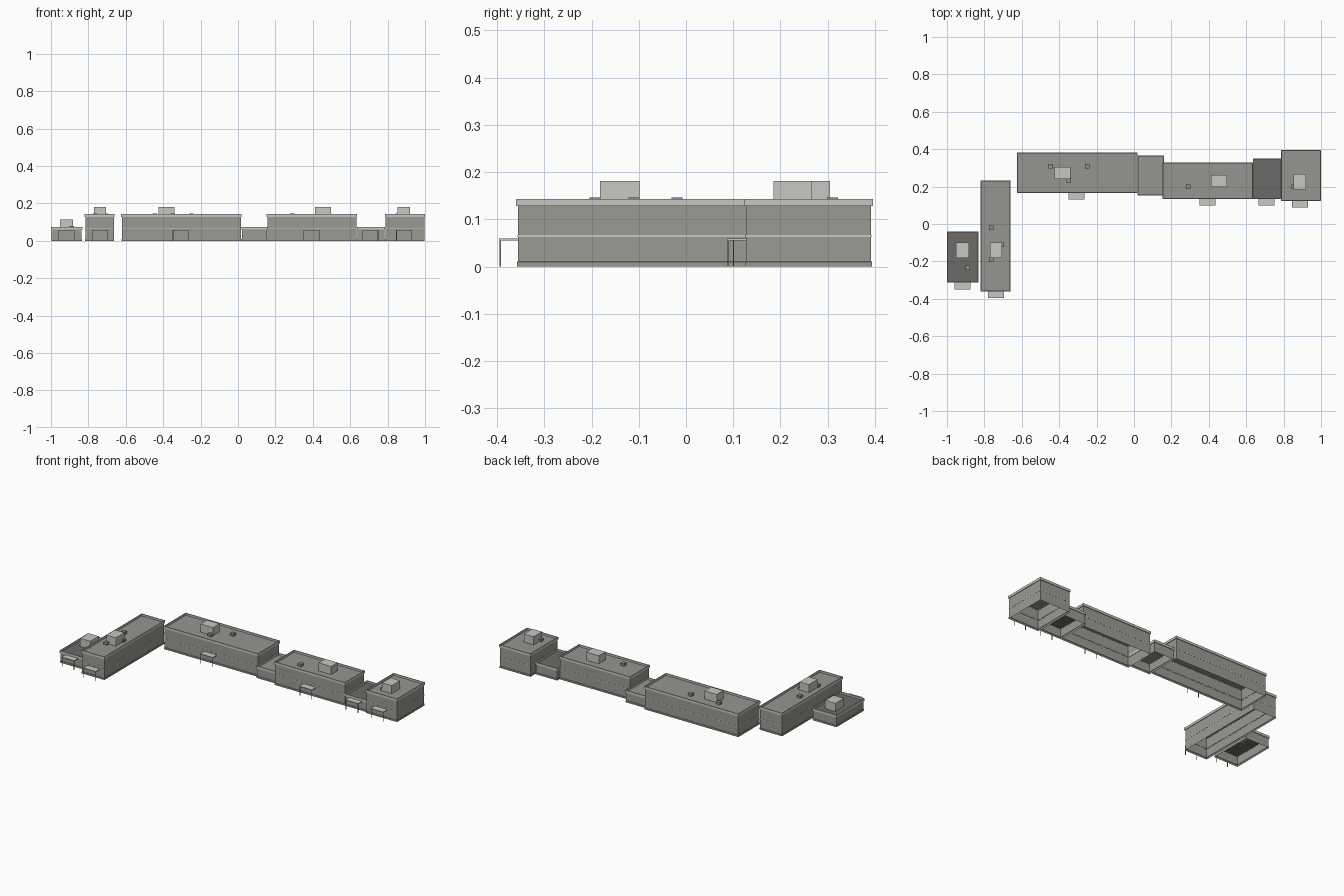
import bpy
import bmesh

cube = bpy.data.objects.get("Cube")
if cube:
    bpy.data.objects.remove(cube, do_unlink=True)


def material(name, r, g, b):
    m = bpy.data.materials.new(name)
    m.diffuse_color = (r, g, b, 1)
    m.use_nodes = True
    m.node_tree.nodes["Principled BSDF"].inputs["Base Color"].default_value = (r, g, b, 1)
    return m


WALL = material("wall grey", 0.33, 0.33, 0.30)
TRIM = material("pale trim", 0.57, 0.57, 0.54)
ROOF = material("roof grey", 0.30, 0.30, 0.285)
BROWN = material("brown roof", 0.155, 0.145, 0.14)
METAL = material("metal grey", 0.28, 0.28, 0.27)


def finish(name, bm, mat):
    mesh = bpy.data.meshes.new(name)
    bm.to_mesh(mesh)
    bm.free()
    mesh.materials.append(mat)
    obj = bpy.data.objects.new(name, mesh)
    bpy.context.collection.objects.link(obj)
    return obj


def sweep(name, rect, profile, mat, closed=False, cap=False):
    """Carry a profile of (inset, height) points around a rectangle."""
    x0, x1, y0, y1 = rect
    bm = bmesh.new()
    loops = []
    for d, z in profile:
        corners = ((x0 + d, y0 + d), (x1 - d, y0 + d), (x1 - d, y1 - d), (x0 + d, y1 - d))
        loops.append([bm.verts.new((x, y, z)) for x, y in corners])
    pairs = list(zip(loops, loops[1:]))
    if closed:
        pairs.append((loops[-1], loops[0]))
    for a, b in pairs:
        for i in range(4):
            j = (i + 1) % 4
            bm.faces.new((a[i], a[j], b[j], b[i]))
    if cap:
        bm.faces.new(loops[-1])
    return finish(name, bm, mat)


def box(name, x0, x1, y0, y1, z0, z1, mat):
    return sweep(name, (x0, x1, y0, y1), [(0, z1), (0, z0), (0, z0)][:2][::-1], mat, cap=True) \
        if z0 <= 0 else solid(name, x0, x1, y0, y1, z0, z1, mat)


def solid(name, x0, x1, y0, y1, z0, z1, mat):
    bm = bmesh.new()
    bmesh.ops.create_cube(bm, size=1)
    for v in bm.verts:
        v.co.x = x1 if v.co.x > 0 else x0
        v.co.y = y1 if v.co.y > 0 else y0
        v.co.z = z1 if v.co.z > 0 else z0
    return finish(name, bm, mat)


LOW, HIGH = 0.075, 0.143
CORNICE = 0.015


def block(name, rect, top, roof_mat):
    # Open-bottomed walls with a slight plinth
    eave = top - CORNICE
    sweep(name + "_walls", rect,
          [(0.002, 0), (0.002, 0.01), (0.004, 0.011), (0.004, eave)], WALL)
    # Pale string course between the two floors
    if top == HIGH:
        sweep(name + "_string_course", rect,
              [(0.005, 0.063), (0.003, 0.063), (0.003, 0.067), (0.005, 0.067)], TRIM)
    # Parapet ring and the sunken roof inside it
    sweep(name + "_parapet", rect,
          [(0, eave), (0, top), (0.005, top), (0.005, eave)], TRIM, closed=True)
    sweep(name + "_roof", rect, [(0.005, top - 0.0125), (0.005, top - 0.012)], roof_mat, cap=True)


def canopy(name, x0, x1, wall_y):
    # Thin slab on two front posts
    y0 = wall_y - 0.036
    solid(name + "_canopy", x0, x1, y0, wall_y + 0.004, 0.055, 0.059, TRIM)
    for side, x in (("right", x0 + 0.001), ("left", x1 - 0.004)):
        box(name + "_post_" + side, x, x + 0.003, y0 + 0.001, y0 + 0.004, 0, 0.056, METAL)


def roof_unit(name, x, y, sx, sy, roof):
    solid(name, x - sx / 2, x + sx / 2, y - sy / 2, y + sy / 2, roof, roof + 0.05, TRIM)


def vent(name, x, y, roof):
    solid(name, x - 0.012, x + 0.012, y - 0.012, y + 0.012, roof, roof + 0.015, METAL)


# Building blocks: footprint, height, roof colour
block("small_annex", (-1.0, -0.832, -0.313, -0.04), LOW, BROWN)
block("side_wing", (-0.82, -0.66, -0.36, 0.233), HIGH, ROOF)
block("main_hall", (-0.625, 0.02, 0.167, 0.382), HIGH, ROOF)
block("grey_link", (0.018, 0.16, 0.152, 0.365), LOW, ROOF)
block("middle_hall", (0.153, 0.637, 0.134, 0.328), HIGH, ROOF)
block("brown_link", (0.635, 0.787, 0.134, 0.35), LOW, BROWN)
block("end_tower", (0.785, 1.0, 0.123, 0.396), HIGH, ROOF)

# Entrance canopies
for name, x0, wall_y in (("small_annex", -0.96, -0.313), ("side_wing", -0.78, -0.36),
                         ("main_hall", -0.35, 0.167), ("middle_hall", 0.35, 0.134),
                         ("brown_link", 0.665, 0.134), ("end_tower", 0.845, 0.123)):
    canopy(name, x0, x0 + 0.086, wall_y)

# Rooftop machinery boxes
low_roof, high_roof = LOW - 0.012, HIGH - 0.012
roof_unit("annex_roof_unit", -0.916, -0.14, 0.07, 0.082, low_roof)
roof_unit("wing_roof_unit", -0.739, -0.14, 0.064, 0.084, high_roof)
roof_unit("main_roof_unit", -0.382, 0.273, 0.084, 0.064, high_roof)
roof_unit("middle_roof_unit", 0.454, 0.231, 0.086, 0.064, high_roof)
roof_unit("tower_roof_unit", 0.887, 0.226, 0.066, 0.082, high_roof)

# Small roof vents
vent("annex_vent", -0.888, -0.233, low_roof)
for i, (x, y) in enumerate(((-0.764, -0.019), (-0.764, -0.192), (-0.708, -0.11),
                            (-0.444, 0.31), (-0.251, 0.31), (-0.35, 0.233),
                            (0.289, 0.198), (0.853, 0.2))):
    vent("roof_vent_%d" % (i + 1), x, y, high_roof)
